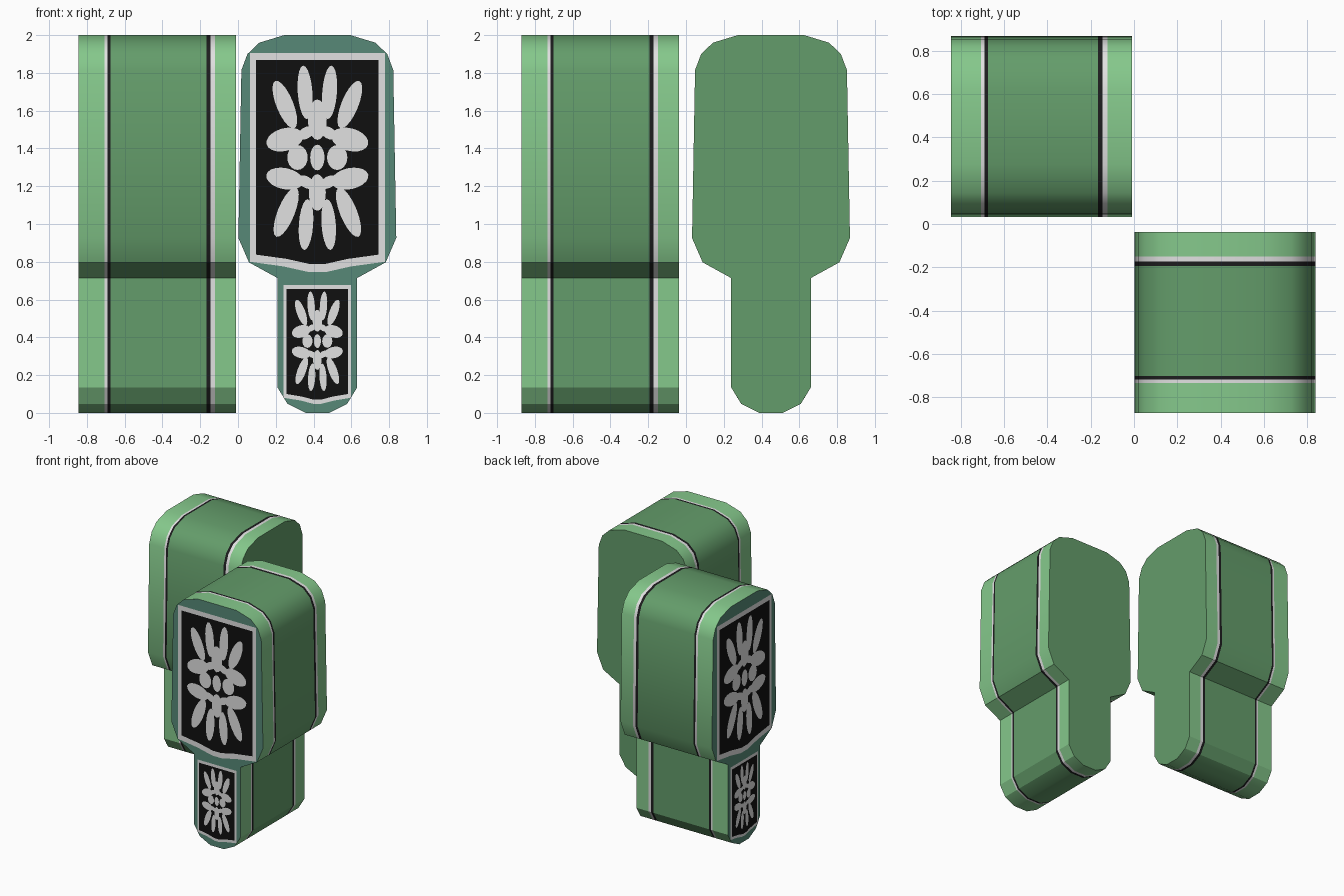
import bpy, bmesh, math
from mathutils import Matrix

if "Cube" in bpy.data.objects:
    bpy.data.objects.remove(bpy.data.objects["Cube"])


def mat(name, col):
    m = bpy.data.materials.new(name)
    m.diffuse_color = (*col, 1)
    m.use_nodes = True
    m.node_tree.nodes["Principled BSDF"].inputs["Base Color"].default_value = m.diffuse_color
    return m


GREEN = mat("mid green", (0.127, 0.335, 0.145))
LIGHT = mat("light green", (0.235, 0.58, 0.26))
TEAL = mat("teal green", (0.095, 0.25, 0.185))
WHITE = mat("off white", (0.75, 0.75, 0.75))
BLACK = mat("panel black", (0.005, 0.005, 0.005))
DARK = mat("stripe black", (0.012, 0.012, 0.013))

HALF_DEPTH = 0.417
# right half of the outline: half width, height
OUTLINE = [(0.175, 2.0), (0.307, 1.96), (0.37, 1.9), (0.402, 1.815), (0.418, 0.926),
           (0.362, 0.797), (0.211, 0.714), (0.211, 0.135), (0.158, 0.048), (0.062, 0.0)]
# bands along the depth: end position measured from the front, material index
BANDS = [(0.138, 1), (0.154, 3), (0.170, 4), (0.678, 0), (0.699, 4), (0.722, 3), (0.834, 1)]


def mirrored(half):
    return half + [(-x, z) for x, z in reversed(half)]


def finish(bm, name, mats, place):
    me = bpy.data.meshes.new(name)
    bm.transform(place)
    bm.to_mesh(me)
    bm.free()
    for m in mats:
        me.materials.append(m)
    ob = bpy.data.objects.new(name, me)
    bpy.context.collection.objects.link(ob)
    return ob


def body(name, place):
    """Striped prism with a teal front cap and a plain back cap."""
    bm = bmesh.new()
    pts = mirrored(OUTLINE)
    n = len(pts)
    rings = []
    for d in [0] + [b[0] for b in BANDS]:
        rings.append([bm.verts.new((x, d - HALF_DEPTH, z)) for x, z in pts])
    for k, (_, mi) in enumerate(BANDS):
        a, b = rings[k], rings[k + 1]
        for i in range(n):
            j = (i + 1) % n
            bm.faces.new((a[i], a[j], b[j], b[i])).material_index = mi
    bm.faces.new(rings[0]).material_index = 2
    bm.faces.new(rings[-1]).material_index = 0
    bmesh.ops.recalc_face_normals(bm, faces=bm.faces)
    ob = finish(bm, name, [GREEN, LIGHT, TEAL, WHITE, DARK], place)
    ob.data.shade_smooth()
    ob.data.set_sharp_from_angle(angle=math.radians(30))


def plates(name, polys, lift, material, place):
    """Flat plates lying just in front of the front cap."""
    bm = bmesh.new()
    for poly in polys:
        f = bm.faces.new([bm.verts.new((x, -HALF_DEPTH - lift, z)) for x, z in poly])
        f.normal_update()
        if f.normal.y > 0:
            f.normal_flip()
    finish(bm, name, [material], place)


def shield(w, top, corner, tip):
    """Panel outline with a shallow pointed bottom."""
    mid = corner + (tip - corner) * 0.45
    return mirrored([(w, top), (w, corner), (w * 0.5, mid), (w * 0.12, tip)])


# petals on the right: centre x, centre z, half length, half width, lean from vertical
PETALS = [(0.065, 0.345, 0.142, 0.039, 4), (0.172, 0.28, 0.135, 0.045, 22),
          (0.172, 0.095, 0.1, 0.06, 105), (0.172, -0.112, 0.1, 0.056, 78),
          (0.165, -0.29, 0.14, 0.045, 158), (0.06, -0.355, 0.135, 0.038, 176),
          (0.105, 0.0, 0.066, 0.054, 0), (0.06, 0.13, 0.05, 0.03, 120),
          (0.06, -0.13, 0.05, 0.03, 60)]
# petals on the middle line
CENTRE = [(0, 0.2, 0.107, 0.05, 0), (0, -0.185, 0.097, 0.045, 0), (0, 0, 0.068, 0.038, 0)]


def flower(cz, sx, sz):
    polys = []
    for p in PETALS + [(-x, z, a, b, -r) for x, z, a, b, r in PETALS] + CENTRE:
        x, z, a, b, lean = p
        r = math.radians(lean)
        ring = []
        for k in range(20):
            t = math.tau * k / 20
            u, v = b * math.cos(t), a * math.sin(t)
            ring.append(((x + u * math.cos(r) + v * math.sin(r)) * sx,
                         cz + (z - u * math.sin(r) + v * math.cos(r)) * sz))
        polys.append(ring)
    return polys


def block(label, place):
    body(label + "_body", place)
    plates(label + "_panel_borders",
           [shield(0.357, 1.905, 0.80, 0.745), shield(0.179, 0.677, 0.08, 0.048)],
           0.002, WHITE, place)
    plates(label + "_panels",
           [shield(0.325, 1.868, 0.838, 0.788), shield(0.163, 0.655, 0.1, 0.07)],
           0.004, BLACK, place)
    plates(label + "_flowers",
           flower(1.352, 1, 1) + flower(0.38, 0.5, 0.54), 0.006, WHITE, place)


# two identical blocks, the rear one turned a quarter to the left
block("front_block", Matrix.Translation((0.42, -0.454, 0)))
block("rear_block", Matrix.Translation((-0.427, 0.45, 0)) @ Matrix.Rotation(-math.pi / 2, 4, 'Z'))
